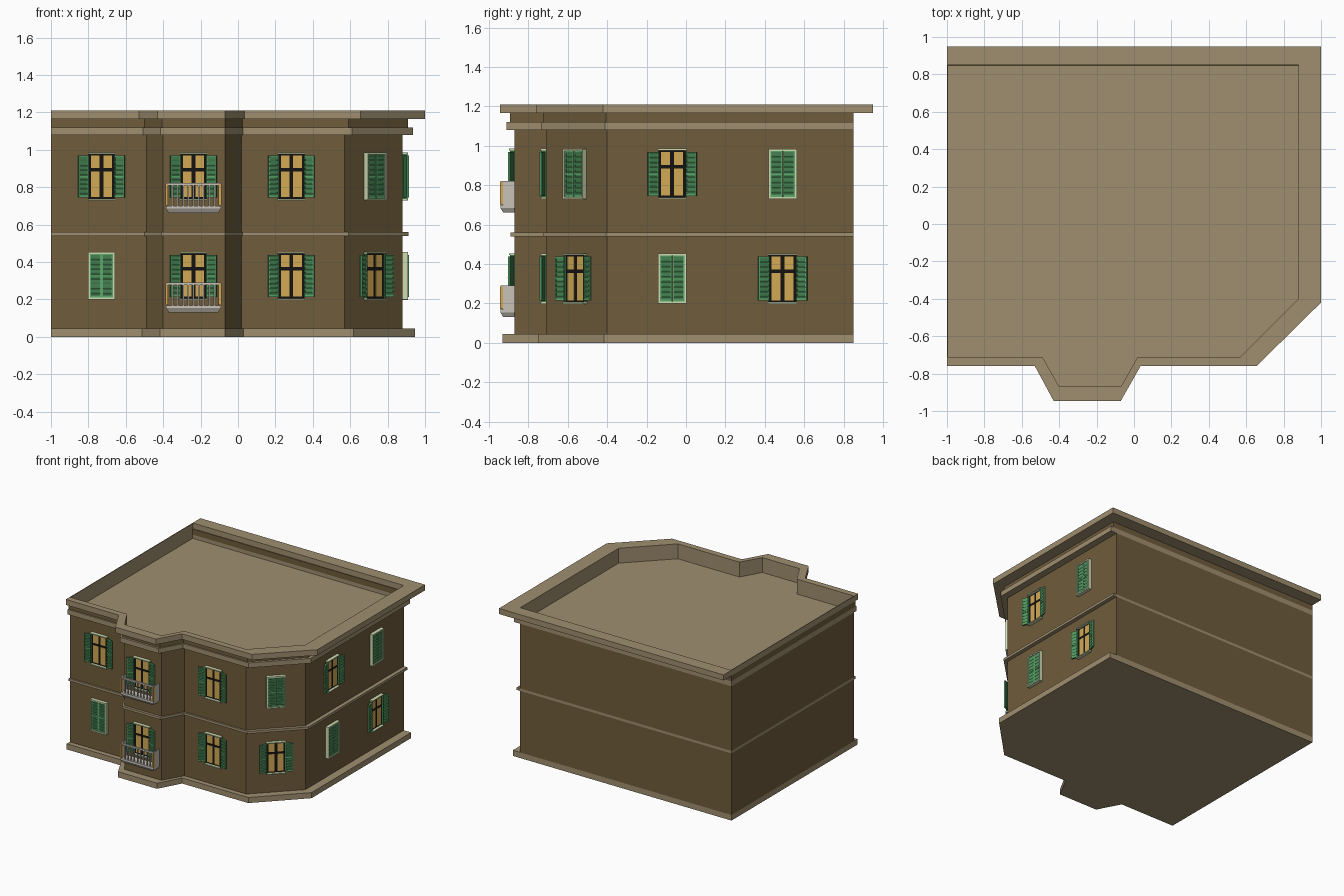
import bpy, bmesh, math
from mathutils import Matrix, Vector

if "Cube" in bpy.data.objects:
    bpy.data.objects.remove(bpy.data.objects["Cube"])


def lin(c):
    c /= 255
    return c / 12.92 if c <= 0.04045 else ((c + 0.055) / 1.055) ** 2.4


def make_mat(name, r, g, b):
    m = bpy.data.materials.new(name)
    m.diffuse_color = (lin(r), lin(g), lin(b), 1)
    m.use_nodes = True
    m.node_tree.nodes["Principled BSDF"].inputs["Base Color"].default_value = m.diffuse_color
    return m


BROWN, BEIGE, GREEN, DARK, PALE, GLASS, BLACK, STONE = range(8)
MATS = [make_mat("wall brown", 112, 93, 60), make_mat("trim beige", 160, 143, 112),
        make_mat("shutter green", 92, 168, 108), make_mat("shutter dark green", 58, 116, 70),
        make_mat("frame pale green", 208, 220, 176), make_mat("glass amber", 210, 170, 85),
        make_mat("sash black", 20, 18, 16), make_mat("balcony stone", 200, 194, 184)]


def finish(bm, name, matrix=None):
    me = bpy.data.meshes.new(name)
    for m in MATS:
        me.materials.append(m)
    bm.to_mesh(me)
    bm.free()
    ob = bpy.data.objects.new(name, me)
    bpy.context.collection.objects.link(ob)
    if matrix:
        ob.matrix_world = matrix
    return ob


def box(bm, x0, x1, y0, y1, z0, z1, mat, tf=None):
    m = Matrix.Translation(((x0 + x1) / 2, (y0 + y1) / 2, (z0 + z1) / 2))
    m = m @ Matrix.Diagonal((abs(x1 - x0), abs(y1 - y0), abs(z1 - z0), 1))
    geo = bmesh.ops.create_cube(bm, size=1, matrix=(tf @ m) if tf else m)
    for f in {f for v in geo['verts'] for f in v.link_faces}:
        f.material_index = mat
    return geo['verts']


# Building outline: wall line, and the widest (cornice) line
WALL = [(-1, -.71), (-.49, -.71), (-.40, -.87), (-.07, -.87), (.02, -.71),
        (.57, -.71), (.88, -.40), (.88, .85), (-1, .85)]
EDGE = [(-1, -.76), (-.53, -.76), (-.43, -.945), (-.07, -.945), (.035, -.76),
        (.655, -.76), (1, -.42), (1, .85), (-1, .85)]


def outline(tx, ty):
    return [(a[0] + (b[0] - a[0]) * tx, a[1] + (b[1] - a[1]) * ty) for a, b in zip(WALL, EDGE)]


def prism(name, pts, z0, z1, mat):
    bm = bmesh.new()
    lo = [bm.verts.new((x, y, z0)) for x, y in pts]
    hi = [bm.verts.new((x, y, z1)) for x, y in pts]
    bm.faces.new(lo[::-1])
    bm.faces.new(hi)
    for i in range(len(pts)):
        j = (i + 1) % len(pts)
        bm.faces.new((lo[i], lo[j], hi[j], hi[i]))
    for f in bm.faces:
        f.material_index = mat
    return finish(bm, name)


def ring(name, outer, inner, z0, z1, mat):
    bm = bmesh.new()
    loops = [[bm.verts.new((x, y, z)) for x, y in p]
             for p, z in ((outer, z0), (outer, z1), (inner, z1), (inner, z0))]
    n = len(outer)
    for k in range(4):
        a, b = loops[k], loops[(k + 1) % 4]
        for i in range(n):
            j = (i + 1) % n
            f = bm.faces.new((a[i], a[j], b[j], b[i]))
            # inside of the parapet is beige except along the back wall
            f.material_index = BEIGE if k == 2 and i != n - 2 else mat
    return finish(bm, name)


# Stacked storeys and bands
prism("plinth", outline(.55, .8), 0, .045, BEIGE)
prism("lower_storey", WALL, .045, .54, BROWN)
prism("string_course", outline(.26, .27), .54, .56, BEIGE)
prism("upper_storey", WALL, .56, 1.08, BROWN)

# Cornice and parapet around a sunken roof
INNER = [(max(x, -.994), min(y, .844)) for x, y in WALL]
prism("roof_deck", INNER, 1.08, 1.09, BEIGE)
ring("cornice_lower", outline(.46, .53), INNER, 1.08, 1.12, BEIGE)
ring("cornice_frieze", outline(.25, .3), INNER, 1.12, 1.165, BROWN)
top = [(x, .95 if y > .8 else y) for x, y in EDGE]
ring("cornice_top", top, [(x, .85 if y > .8 else y) for x, y in INNER], 1.165, 1.21, BEIGE)


# Windows: local x along the wall, -y outward, z from the window centre
def leaf(bm, w, h, tf):
    """One louvred shutter leaf, hinged at x = 0."""
    box(bm, 0, w, -.008, 0, -h, h, DARK, tf)
    for a, b in ((0, .007), (w - .007, w)):
        box(bm, a, b, -.013, 0, -h, h, GREEN, tf)
    for z in (-h, -.005, h - .01):
        box(bm, 0, w, -.013, 0, z, z + .01, GREEN, tf)
    n = 9
    for i in range(n):
        z = -h + (i + .5) * 2 * h / n
        tilt = tf @ Matrix.Translation((0, -.009, z)) @ Matrix.Rotation(math.radians(25), 4, 'X')
        box(bm, .006, w - .006, -.003, .003, -.009, .009, GREEN, tilt)


def closed_window(name, matrix):
    bm = bmesh.new()
    W, H = .072, .127
    for s in (-1, 1):
        box(bm, s * W, s * (W - .01), -.028, 0, -H, H, PALE)
        box(bm, -W, W, -.028, 0, s * H, s * (H - .01), PALE)
        hinge = Matrix.Translation((-.062 if s < 0 else .001, -.008, 0))
        leaf(bm, .061, H - .01, hinge)
    finish(bm, name, matrix)


def open_window(name, matrix):
    bm = bmesh.new()
    W, H = .068, .12
    box(bm, -W, W, -.006, 0, -H, H, BLACK)
    for s in (-1, 1):
        # amber panes over the black sash
        for z0, z1 in ((-.11, .028), (.046, .112)):
            box(bm, s * .010, s * .056, -.009, 0, z0, z1, GLASS)
        # thin pale jambs, lintel and sill
        box(bm, s * W, s * (W + .005), -.022, 0, -H, H, DARK)
        box(bm, -.073, .073, -.028, 0, s * H, s * (H + .008), PALE)
    # shutters swung back toward the wall
    for s in (-1, 1):
        ang = math.radians(-18 if s > 0 else 198)
        tf = Matrix.Translation((s * .071, -.004, 0)) @ Matrix.Rotation(ang, 4, 'Z')
        if s < 0:
            tf = (Matrix.Translation((-.071, -.004, 0)) @ Matrix.Rotation(math.radians(18), 4, 'Z')
                  @ Matrix.Translation((-.057, 0, 0)))
        leaf(bm, .057, .112, tf)
    finish(bm, name, matrix)


def balcony(name, matrix):
    bm = bmesh.new()
    W, D = .147, .072
    # floor slab over a tapered underside
    box(bm, -W, W, -D, 0, -.172, -.158, STONE)
    verts = box(bm, -W, W, -D, 0, -.195, -.172, STONE)
    for v in verts:
        if v.co.z < -.18:
            v.co.x *= .9
            v.co.y *= .8
    # top rail, end panels, amber corner posts and balusters
    box(bm, -W, W, -D, -D + .014, -.048, -.036, STONE)
    for s in (-1, 1):
        box(bm, s * W, s * (W - .008), -D + .014, 0, -.16, -.036, STONE)
        box(bm, s * (W + .002), s * (W - .012), -D - .003, -D + .014, -.155, -.04, GLASS)
    for i in range(9):
        x = -.112 + i * .028
        box(bm, x - .004, x + .004, -D + .002, -D + .010, -.16, -.045, STONE)
    finish(bm, name, matrix)


# Window positions: name, x, y, facing angle, lower kind, upper kind
LAYOUT = [("left", -.73, -.71, 0, "closed", "open"),
          ("bay", -.238, -.87, 0, "open", "open"),
          ("middle", .285, -.71, 0, "open", "open"),
          ("corner", .725, -.555, 45, "open", "closed"),
          ("side_front", .88, -.07, 90, "closed", "open"),
          ("side_back", .88, .49, 90, "open", "closed")]
KIND = {"open": open_window, "closed": closed_window}
for name, x, y, ang, low, high in LAYOUT:
    for level, kind, z in (("lower", low, .326), ("upper", high, .857)):
        m = Matrix.Translation((x, y, z)) @ Matrix.Rotation(math.radians(ang), 4, 'Z')
        KIND[kind](f"{level}_{name}_window", m)
        if name == "bay":
            balcony(f"{level}_balcony", m)
